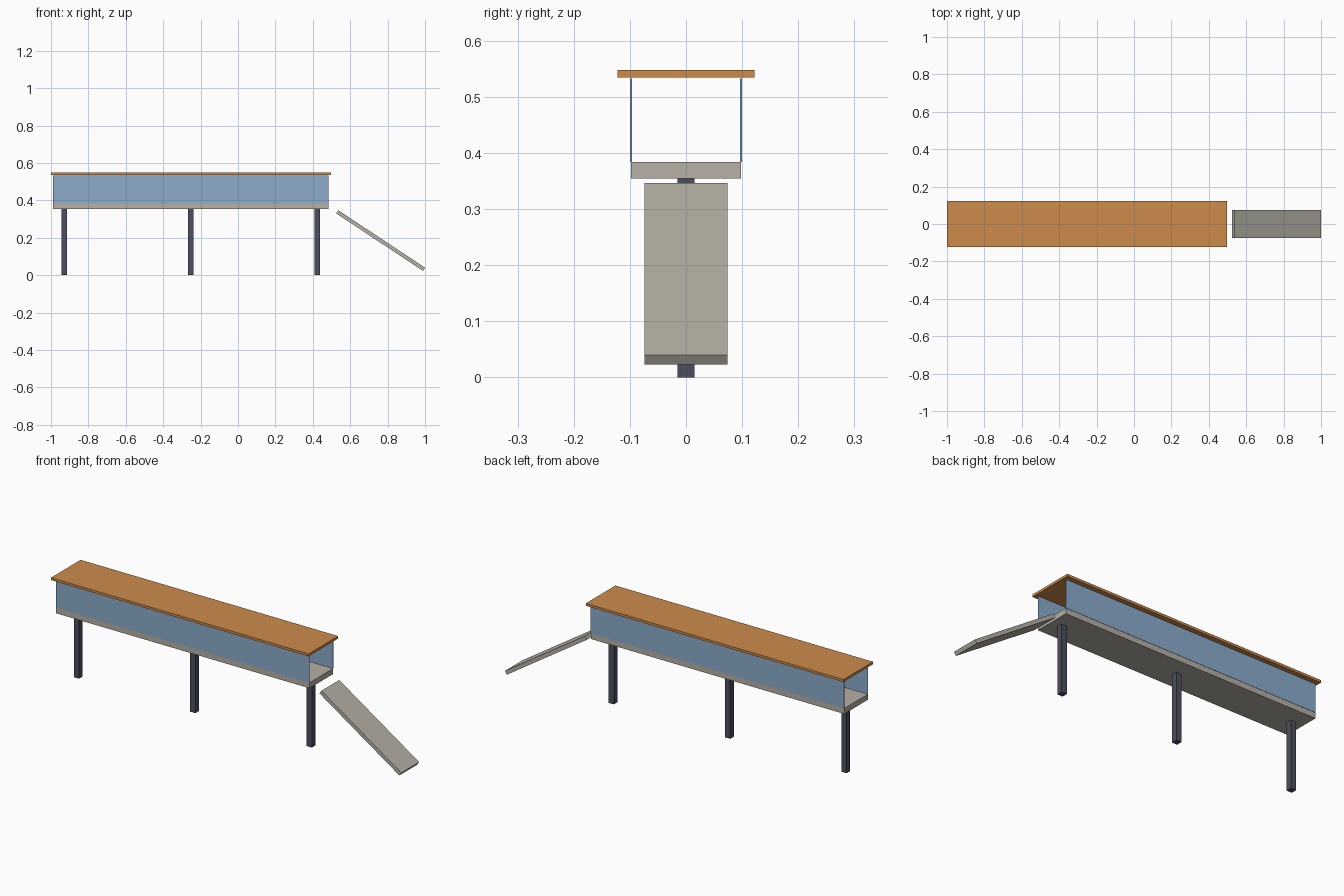
import bpy
import math

cube = bpy.data.objects.get("Cube")
if cube:
    bpy.data.objects.remove(cube, do_unlink=True)


def linear(c):
    c /= 255
    return c / 12.92 if c <= 0.04045 else ((c + 0.055) / 1.055) ** 2.4


def material(name, *rgb):
    mat = bpy.data.materials.new(name)
    color = (*[linear(c) for c in rgb], 1)
    mat.use_nodes = True
    mat.diffuse_color = color
    mat.node_tree.nodes["Principled BSDF"].inputs["Base Color"].default_value = color
    return mat


def box(name, center, size, mat, pitch=0):
    bpy.ops.mesh.primitive_cube_add(size=1, location=center, rotation=(0, pitch, 0))
    obj = bpy.context.object
    obj.name = name
    obj.scale = size
    bpy.ops.object.transform_apply(location=False, rotation=False, scale=True)
    obj.data.materials.append(mat)
    return obj


concrete = material("warm grey concrete", 182, 177, 166)
orange = material("orange roof", 205, 139, 75)
glass = material("blue glass", 140, 172, 204)
steel = material("dark steel", 76, 79, 94)

mid = -0.252  # centre of the bridge along x

# Covered walkway: floor, roof and side panes
box("deck", (mid, 0, 0.3695), (1.472, 0.196, 0.029), concrete)
box("roof", (mid, 0, 0.5415), (1.496, 0.245, 0.013), orange)
for side, y in (("front", -0.098), ("back", 0.098)):
    box(side + "_glass_panel", (mid, y, 0.4585), (1.472, 0.003, 0.149), glass)

# Square pillars under the deck
for i, name in enumerate(("right", "middle", "left")):
    box(name + "_pillar", (mid + (i - 1) * 0.676, 0, 0.1775), (0.03, 0.03, 0.355), steel)

# Sloping ramp at the left end
box("ramp", (0.7625, 0, 0.185), (0.556, 0.148, 0.0204), concrete, math.radians(33.5))
